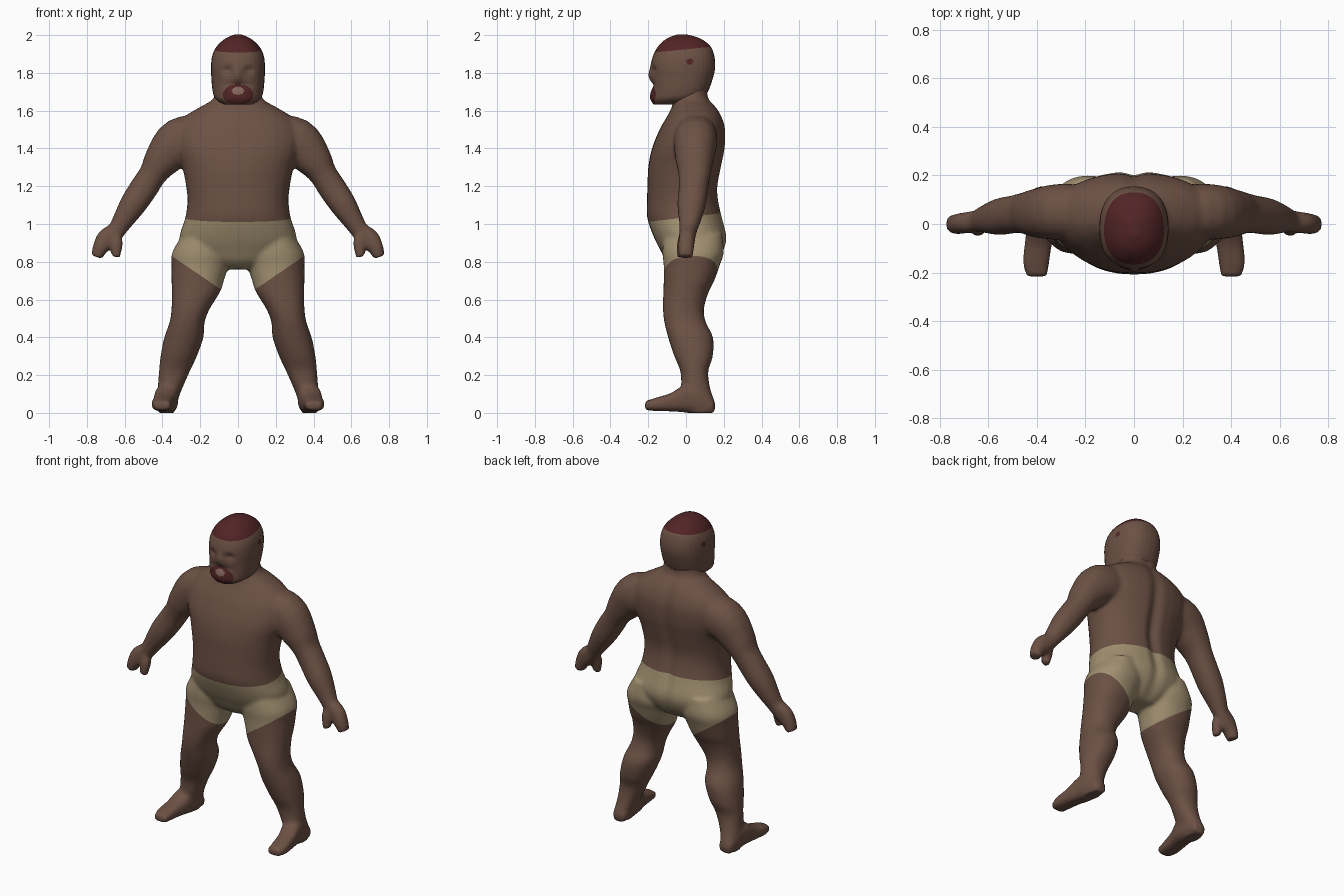
import bpy, bmesh, math
from mathutils import Vector

if "Cube" in bpy.data.objects:
    bpy.data.objects.remove(bpy.data.objects["Cube"], do_unlink=True)


def material(name, colour):
    mat = bpy.data.materials.new(name)
    mat.use_nodes = True
    mat.diffuse_color = (*colour, 1)
    shader = next(n for n in mat.node_tree.nodes if n.type == "BSDF_PRINCIPLED")
    shader.inputs["Base Color"].default_value = (*colour, 1)
    shader.inputs["Roughness"].default_value = 0.8
    return mat


skin = material("brown skin", (0.15, 0.082, 0.058))
cloth = material("tan cloth", (0.36, 0.28, 0.165))
hair = material("dark red hair", (0.085, 0.018, 0.019))
lips = material("pale brown lips", (0.23, 0.13, 0.105))


def catmull(a, b, c, d, t):
    return [0.5 * (2 * q + (r - p) * t + (2 * p - 5 * q + 4 * r - s) * t * t
                   + (3 * q - p - 3 * r + s) * t ** 3)
            for p, q, r, s in zip(a, b, c, d)]


def refine(rows, steps=4):
    """Add smooth in-between sections to a list of sections."""
    result = []
    for i in range(len(rows) - 1):
        a, d = rows[max(i - 1, 0)], rows[min(i + 2, len(rows) - 1)]
        result += [catmull(a, rows[i], rows[i + 1], d, k / steps) for k in range(steps)]
    return result + [rows[-1]]


def loft(bm, sections, mirror=1, power=2.2, sides=32):
    """Closed skin over (centre, half axis, half axis) sections."""
    rings = []
    for centre, u, v in sections:
        ring = []
        for k in range(sides):
            angle = math.tau * k / sides
            c, s = math.cos(angle), math.sin(angle)
            c = math.copysign(abs(c) ** (2 / power), c)
            s = math.copysign(abs(s) ** (2 / power), s)
            p = centre + u * c + v * s
            ring.append(bm.verts.new((p.x * mirror, p.y, p.z)))
        rings.append(ring)
    for low, high in zip(rings, rings[1:]):
        for k in range(sides):
            n = (k + 1) % sides
            bm.faces.new((low[k], low[n], high[n], high[k]))
    bm.faces.new(rings[0])
    bm.faces.new(rings[-1])


def upright(rows):
    """Rows of z, x from, x to, y from, y to."""
    return [(Vector(((a + b) / 2, (c + d) / 2, z)),
             Vector(((b - a) / 2, 0, 0)), Vector((0, (d - c) / 2, 0)))
            for z, a, b, c, d in refine(rows)]


def lengthwise(rows):
    """Rows of y, x from, x to, z from, z to."""
    return [(Vector(((a + b) / 2, y, (c + d) / 2)),
             Vector(((b - a) / 2, 0, 0)), Vector((0, 0, (d - c) / 2)))
            for y, a, b, c, d in refine(rows)]


def along(rows):
    """Rows of x, y, z, radius across, radius in depth."""
    rows = refine(rows)
    sections = []
    for i, (x, y, z, across, depth) in enumerate(rows):
        a, b = rows[max(i - 1, 0)], rows[min(i + 1, len(rows) - 1)]
        way = Vector((b[0] - a[0], 0, b[2] - a[2])).normalized()
        sections.append((Vector((x, y, z)), Vector((-way.z, 0, way.x)) * across,
                         Vector((0, depth, 0))))
    return sections


def symmetric(rows):
    return upright([(z, -w, w, front, back) for z, w, front, back in rows])


def fuse(name, bm, voxel, smoothing):
    """Melt overlapping lofts into one soft skin."""
    bmesh.ops.recalc_face_normals(bm, faces=bm.faces)
    mesh = bpy.data.meshes.new(name)
    bm.to_mesh(mesh)
    bm.free()
    obj = bpy.data.objects.new(name, mesh)
    bpy.context.scene.collection.objects.link(obj)
    remesh = obj.modifiers.new("Fuse", "REMESH")
    remesh.mode = "VOXEL"
    remesh.voxel_size = voxel
    soften = obj.modifiers.new("Soften", "SMOOTH")
    soften.factor = 0.5
    soften.iterations = smoothing
    graph = bpy.context.evaluated_depsgraph_get()
    fused = bpy.data.meshes.new_from_object(obj.evaluated_get(graph))
    obj.modifiers.clear()
    obj.data = fused
    return obj


def finish(obj, sculpt, cuts, colours, rule):
    """Sculpt the points, cut clean colour edges and colour the faces."""
    bm = bmesh.new()
    bm.from_mesh(obj.data)
    for v in bm.verts:
        v.co.y += sculpt(v.co)
    for point, normal in cuts:
        bmesh.ops.bisect_plane(bm, geom=bm.verts[:] + bm.edges[:] + bm.faces[:],
                               plane_co=point, plane_no=normal, dist=0.0005)
    obj.data.materials.clear()
    for mat in colours:
        obj.data.materials.append(mat)
    for f in bm.faces:
        f.smooth = True
        f.material_index = rule(f.calc_center_median())
    bm.to_mesh(obj.data)
    bm.free()


def bump(x, z, cx, cz, rx, rz):
    return math.exp(-((x - cx) / rx) ** 2 - ((z - cz) / rz) ** 2)


# Torso and neck
body = bmesh.new()
loft(body, symmetric([
    (0.76, 0.09, -0.05, 0.11), (0.8, 0.2, -0.1, 0.16), (0.86, 0.28, -0.135, 0.2),
    (0.93, 0.31, -0.17, 0.217), (1.03, 0.28, -0.205, 0.195), (1.12, 0.268, -0.207, 0.175),
    (1.2, 0.275, -0.204, 0.17), (1.3, 0.295, -0.2, 0.188), (1.4, 0.33, -0.18, 0.207),
    (1.5, 0.33, -0.14, 0.21), (1.57, 0.28, -0.1, 0.19), (1.62, 0.2, -0.075, 0.16),
    (1.665, 0.13, -0.07, 0.122), (1.74, 0.115, -0.07, 0.115)]))

for side in (1, -1):
    # Arm
    loft(body, along([
        (0.18, 0.05, 1.46, 0.12, 0.11), (0.31, 0.05, 1.435, 0.125, 0.115),
        (0.4, 0.045, 1.34, 0.098, 0.1), (0.45, 0.045, 1.265, 0.074, 0.085),
        (0.495, 0.04, 1.195, 0.074, 0.078), (0.555, 0.03, 1.105, 0.07, 0.075),
        (0.615, 0.02, 1.01, 0.054, 0.056), (0.645, 0.012, 0.965, 0.048, 0.046),
        (0.695, 0.005, 0.92, 0.055, 0.043), (0.728, 0, 0.875, 0.042, 0.042),
        (0.748, 0, 0.825, 0.03, 0.036)]), side)
    # Thumb
    loft(body, along([
        (0.66, 0, 0.96, 0.03, 0.032), (0.642, -0.015, 0.9, 0.032, 0.032),
        (0.648, -0.025, 0.825, 0.023, 0.025)]), side)
    # Leg
    loft(body, upright([
        (0.95, 0.08, 0.29, -0.12, 0.19), (0.85, 0.03, 0.348, -0.125, 0.2),
        (0.78, 0.05, 0.352, -0.118, 0.178), (0.7, 0.075, 0.352, -0.118, 0.15),
        (0.64, 0.095, 0.35, -0.12, 0.12), (0.55, 0.15, 0.352, -0.122, 0.095),
        (0.48, 0.177, 0.362, -0.115, 0.105), (0.4, 0.183, 0.39, -0.095, 0.143),
        (0.3, 0.218, 0.41, -0.062, 0.142), (0.22, 0.255, 0.418, -0.03, 0.118),
        (0.13, 0.295, 0.425, -0.025, 0.128), (0.05, 0.325, 0.43, -0.02, 0.155),
        (0, 0.34, 0.42, 0, 0.15)]), side)
    # Foot
    loft(body, lengthwise([
        (0.15, 0.335, 0.415, 0, 0.06), (0.08, 0.32, 0.43, 0, 0.13),
        (0, 0.318, 0.44, 0.003, 0.15), (-0.08, 0.338, 0.45, 0.008, 0.105),
        (-0.16, 0.35, 0.457, 0.01, 0.08), (-0.217, 0.358, 0.442, 0.015, 0.062)]),
        side, 2.8)


def body_shape(p):
    # Furrow down the spine and between the buttocks
    if p.y < 0.08:
        return 0
    return -0.022 * bump(p.x, p.z, 0, 1.2, 0.035, 0.42)


def body_colour(p):
    hem = 0.66 + 0.68 * (abs(p.x) - 0.1)
    waist = 1.035 + 0.12 * p.y
    return int(abs(p.x) < 0.42 and hem < p.z < waist)


finish(fuse("body_with_shorts", body, 0.011, 5), body_shape,
       [((0, 0, 1.035), (0, -0.12, 1)),
        ((0.1, 0, 0.66), (-0.68, 0, 1)), ((-0.1, 0, 0.66), (0.68, 0, 1))],
       [skin, cloth], body_colour)

# Head
skull = bmesh.new()
loft(skull, symmetric([
    (1.632, 0.075, -0.172, 0), (1.66, 0.118, -0.186, 0.08), (1.7, 0.134, -0.182, 0.116),
    (1.77, 0.141, -0.183, 0.142), (1.83, 0.143, -0.188, 0.155), (1.89, 0.137, -0.175, 0.15),
    (1.94, 0.113, -0.148, 0.13), (1.98, 0.07, -0.105, 0.08), (2.003, 0.02, -0.05, 0.01)]),
    power=2.3)


def head_shape(p):
    # Eye sockets, nose and mouth
    if p.y > -0.08:
        return 0
    x = abs(p.x)
    return (0.014 * bump(x, p.z, 0.058, 1.815, 0.03, 0.022)
            - 0.014 * bump(x, p.z, 0, 1.785, 0.024, 0.035)
            + 0.012 * bump(x, p.z, 0, 1.735, 0.06, 0.018)
            - 0.006 * bump(x, p.z, 0, 1.685, 0.05, 0.03))


def head_colour(p):
    if p.z > 1.925 + 0.1 * p.y:
        return 1
    if p.y < -0.08:
        if math.hypot(p.x / 0.032, (p.z - 1.705) / 0.02) < 1:
            return 2
        return int(math.hypot(p.x / 0.08, (p.z - 1.685) / 0.056) < 1)
    return int(math.hypot(p.y - 0.02, p.z - 1.86) < 0.017)


finish(fuse("head_with_hair_and_beard", skull, 0.006, 4), head_shape,
       [((0, 0, 1.925), (0, -0.1, 1))], [skin, hair, lips], head_colour)
